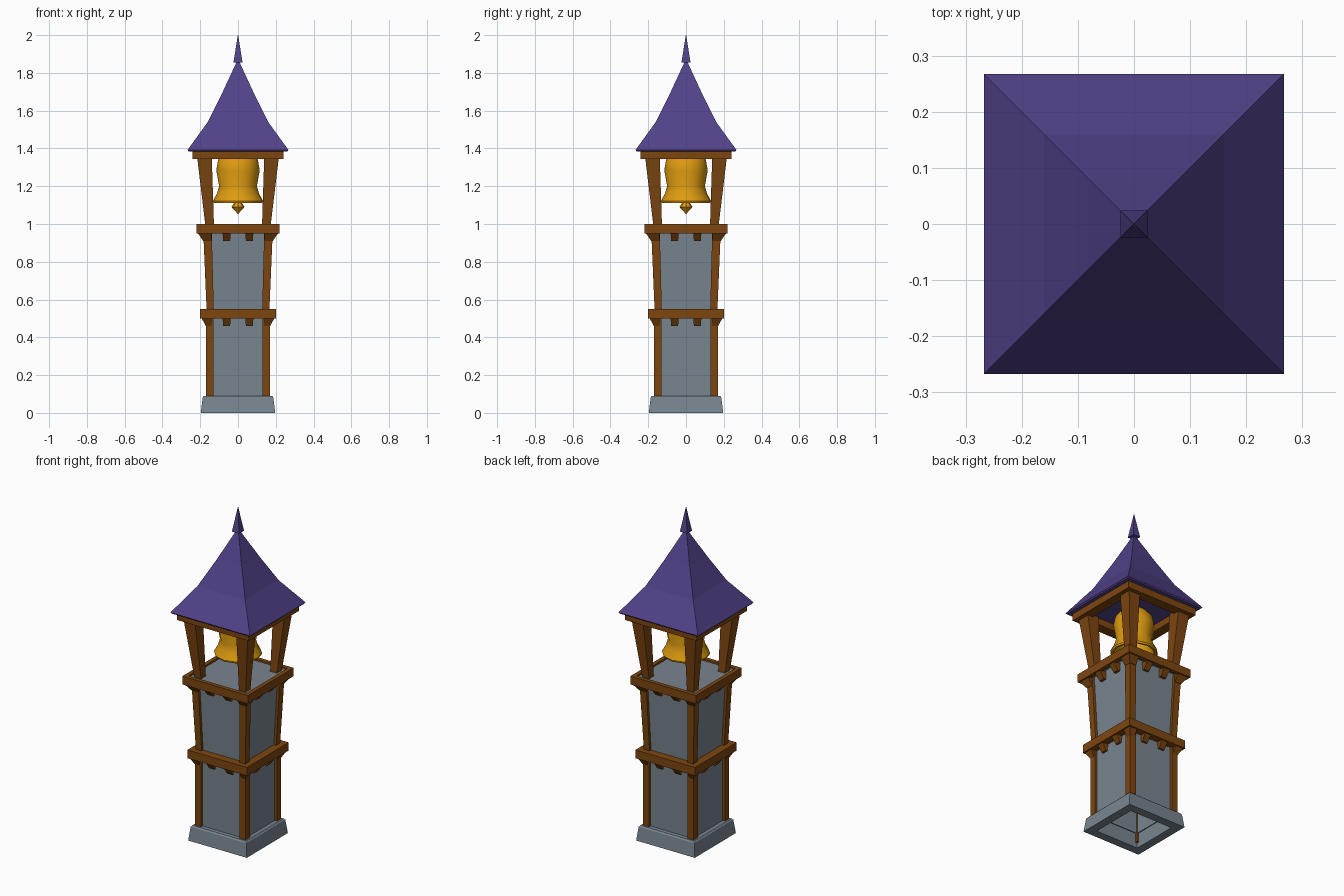
import bpy, bmesh, math

cube = bpy.data.objects.get("Cube")
if cube:
    bpy.data.objects.remove(cube, do_unlink=True)


def material(name, rgb):
    m = bpy.data.materials.new(name)
    m.use_nodes = True
    m.diffuse_color = (*rgb, 1)
    m.node_tree.nodes["Principled BSDF"].inputs["Base Color"].default_value = (*rgb, 1)
    return m


STONE = material("grey stone", (0.19, 0.235, 0.275))
WOOD = material("brown wood", (0.205, 0.061, 0.005))
ROOF = material("purple roof", (0.084, 0.054, 0.25))
GOLD = material("golden bell", (0.73, 0.33, 0.005))


def finish(name, bm, mat):
    bmesh.ops.recalc_face_normals(bm, faces=bm.faces)
    me = bpy.data.meshes.new(name)
    bm.to_mesh(me)
    bm.free()
    me.materials.append(mat)
    ob = bpy.data.objects.new(name, me)
    bpy.context.collection.objects.link(ob)
    return ob


def rect(x0, x1, y0, y1, z):
    return [(x0, y0, z), (x1, y0, z), (x1, y1, z), (x0, y1, z)]


def square(h, z):
    return rect(-h, h, -h, h, z)


def loft(name, sections, mat, closed=False):
    """Skin a stack of four-cornered sections; closed joins last to first."""
    bm = bmesh.new()
    rows = [[bm.verts.new(p) for p in s] for s in sections]
    pairs = list(zip(rows, rows[1:]))
    if closed:
        pairs.append((rows[-1], rows[0]))
    else:
        bm.faces.new(rows[0])
        bm.faces.new(rows[-1])
    for a, b in pairs:
        for i in range(4):
            j = (i + 1) % 4
            bm.faces.new((a[i], a[j], b[j], b[i]))
    bmesh.ops.remove_doubles(bm, verts=bm.verts, dist=1e-5)
    return finish(name, bm, mat)


def frame(name, profile, mat):
    """Square ring swept from a (half width, height) outline."""
    return loft(name, [square(h, z) for h, z in profile], mat, closed=True)


def four_corners(name, sections, mat):
    """Tapered post from (inner, outer, z) steps, repeated on each corner."""
    for sx, left in ((-1, "right"), (1, "left")):
        for sy, end in ((-1, "front"), (1, "back")):
            loft(f"{end}_{left}_{name}",
                 [[(x * sx, y * sy, z) for x, y, z in rect(a, b, a, b, z)]
                  for a, b, z in sections], mat)


def beam(name, outer, inner, z0, z1):
    frame(name, [(outer, z0), (outer, z1), (inner, z1), (inner, z0)], WOOD)


def corbels(name, top, wall, reach):
    """Two sloped brackets on each side and one under each beam corner."""
    for side in range(4):
        for k, cx in enumerate((-0.06, 0.06)):
            ob = loft(f"{name}_{side}_{k}", [
                rect(cx - 0.018, cx + 0.018, -wall - 0.015, -wall + 0.02, top - 0.045),
                rect(cx - 0.022, cx + 0.022, -reach, -wall + 0.02, top)], WOOD)
            ob.rotation_euler.z = side * math.pi / 2
    four_corners(name, [(0.14, wall + 0.018, top - 0.045), (0.14, reach, top)], WOOD)


# Stone plinth and the two wall stages
frame("plinth", [(0.197, 0), (0.187, 0.082), (0.18, 0.09), (0.14, 0.09), (0.145, 0)], STONE)
frame("lower_wall", [(0.155, 0.085), (0.155, 0.52), (0.135, 0.52), (0.135, 0.085)], STONE)
frame("upper_wall", [(0.15, 0.52), (0.168, 0.97), (0.15, 0.97), (0.135, 0.52)], STONE)
loft("bell_floor", [square(0.2, 0.965), square(0.2, 0.99)], STONE)

# Timber frame
four_corners("lower_post", [(0.13, 0.17, 0.03), (0.13, 0.17, 0.51)], WOOD)
four_corners("upper_post", [(0.128, 0.166, 0.54), (0.139, 0.184, 0.96)], WOOD)
four_corners("bell_post", [(0.127, 0.172, 0.985), (0.139, 0.217, 1.36)], WOOD)
beam("middle_beam", 0.2, 0.14, 0.5, 0.55)
beam("floor_beam", 0.22, 0.195, 0.95, 1.0)
beam("top_beam", 0.24, 0.18, 1.343, 1.39)
corbels("middle_corbel", 0.505, 0.152, 0.195)
corbels("floor_corbel", 0.955, 0.166, 0.215)

# Flared roof and finial
loft("roof", [square(h, z) for h, z in (
    (0.262, 1.385), (0.267, 1.392), (0.16, 1.54), (0.083, 1.695), (0.002, 1.87))], ROOF)
loft("finial", [square(0.024, 1.855), square(0.001, 2.0)], ROOF)


def lathe(name, profile, sides, mat, angle):
    bm = bmesh.new()
    verts = [bm.verts.new((r, 0, z)) for r, z in profile]
    edges = [bm.edges.new(e) for e in zip(verts, verts[1:])]
    bmesh.ops.spin(bm, geom=verts + edges, cent=(0, 0, 0), axis=(0, 0, 1),
                   angle=math.tau, steps=sides)
    bmesh.ops.remove_doubles(bm, verts=bm.verts, dist=1e-4)
    ob = finish(name, bm, mat)
    bpy.ops.object.select_all(action="DESELECT")
    bpy.context.view_layer.objects.active = ob
    ob.select_set(True)
    bpy.ops.object.shade_smooth_by_angle(angle=math.radians(angle))


# Bell and clapper
lathe("bell", [(0, 1.388), (0.07, 1.378), (0.105, 1.34), (0.115, 1.285), (0.1, 1.2),
               (0.112, 1.16), (0.133, 1.122), (0.13, 1.112), (0.115, 1.115),
               (0.085, 1.19), (0.09, 1.3), (0, 1.35)], 12, GOLD, 40)
lathe("clapper", [(0, 1.32), (0.012, 1.32), (0.012, 1.11), (0.022, 1.11),
                  (0.034, 1.09), (0, 1.052)], 8, GOLD, 30)
